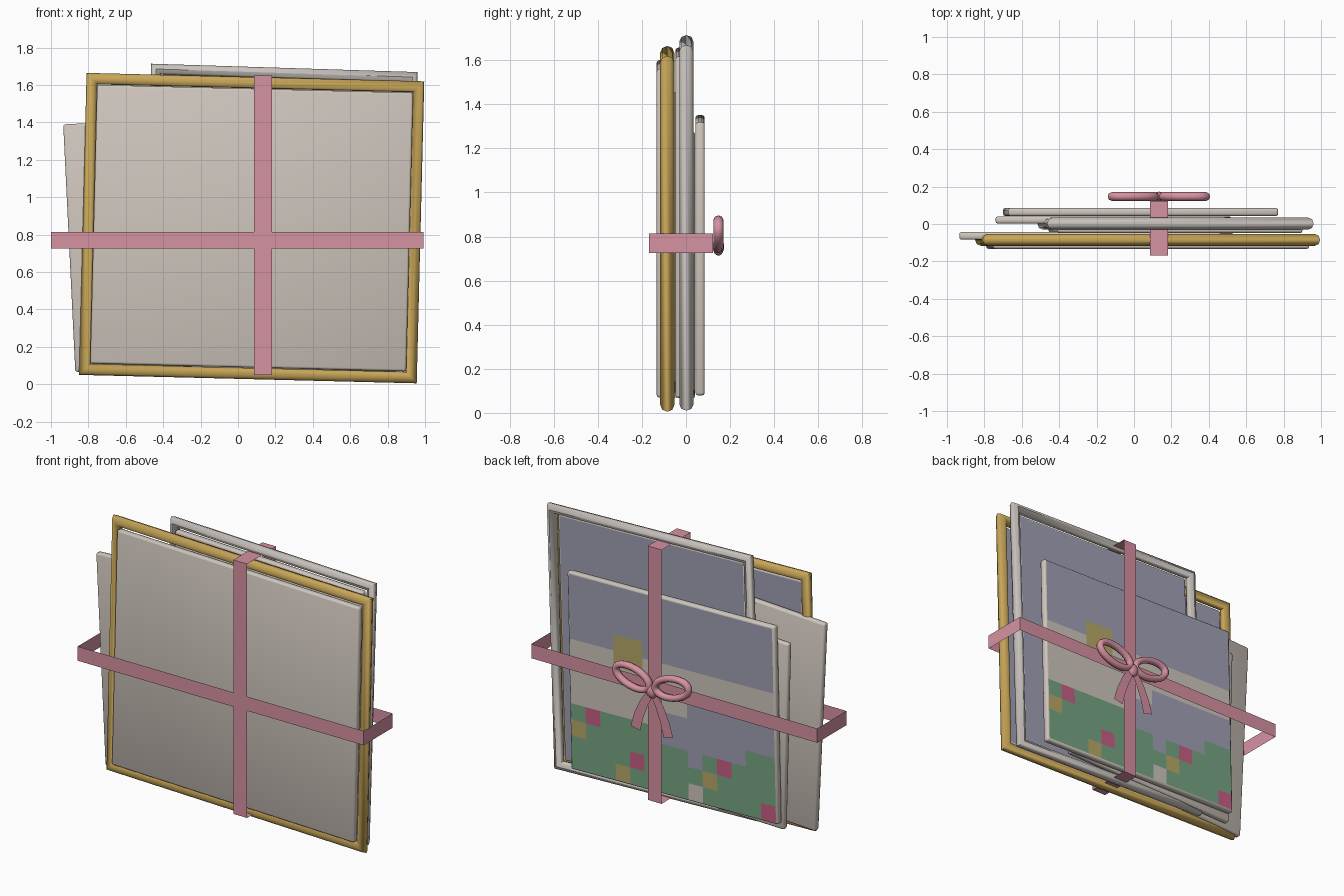
import bpy, bmesh, math
from mathutils import Matrix, Vector

if "Cube" in bpy.data.objects:
    bpy.data.objects.remove(bpy.data.objects["Cube"])


def material(name, r, g, b):
    def lin(c):
        c /= 255
        return c / 12.92 if c <= 0.04045 else ((c + 0.055) / 1.055) ** 2.4
    m = bpy.data.materials.new(name)
    m.diffuse_color = (lin(r), lin(g), lin(b), 1)
    m.use_nodes = True
    m.node_tree.nodes["Principled BSDF"].inputs["Base Color"].default_value = m.diffuse_color
    return m


CANVAS = material("canvas_grey", 207, 198, 189)
GOLD = material("gold", 200, 166, 88)
SILVER = material("pale_silver", 200, 194, 188)
PINK = material("ribbon_pink", 214, 146, 162)
SKY = material("sky_lilac", 161, 161, 181)
GREEN = material("meadow_green", 119, 165, 133)
YELLOW = material("straw_yellow", 184, 169, 104)
ROSE = material("flower_rose", 200, 96, 134)


def finish(bm, name, mats, smooth=None, normals=True):
    if normals:
        bmesh.ops.recalc_face_normals(bm, faces=bm.faces)
    me = bpy.data.meshes.new(name)
    bm.to_mesh(me)
    bm.free()
    for m in mats:
        me.materials.append(m)
    ob = bpy.data.objects.new(name, me)
    bpy.context.collection.objects.link(ob)
    if smooth:
        bpy.ops.object.select_all(action='DESELECT')
        ob.select_set(True)
        bpy.context.view_layer.objects.active = ob
        bpy.ops.object.shade_smooth_by_angle(angle=math.radians(smooth))
    return ob


def place(ob, x, y, z, tilt):
    # tilt is clockwise degrees as seen from the front
    ob.location = (x, y, z)
    ob.rotation_euler = (0, math.radians(tilt), 0)


def canvas(name, x, z, w, h, y0, y1, tilt):
    bm = bmesh.new()
    bmesh.ops.create_cube(bm, size=1, matrix=Matrix.Diagonal((w, y1 - y0, h, 1)))
    bmesh.ops.bevel(bm, geom=bm.edges[:], offset=0.012, segments=2, profile=0.5, affect='EDGES')
    place(finish(bm, name, [CANVAS], 60), x, (y0 + y1) / 2, z, tilt)


def painting(name, x, z, w, h, y, tilt, cols=1, rows=1, rule=lambda c, r: 0):
    # grid of painted cells facing +y; column 0 is at +x, row 0 on top
    bm = bmesh.new()
    v = [[bm.verts.new((w / 2 - w * c / cols, 0, h / 2 - h * r / rows))
          for c in range(cols + 1)] for r in range(rows + 1)]
    for r in range(rows):
        for c in range(cols):
            f = bm.faces.new((v[r][c], v[r + 1][c], v[r + 1][c + 1], v[r][c + 1]))
            f.material_index = rule(c, r)
    place(finish(bm, name, [SKY, GREEN, YELLOW, ROSE, CANVAS], normals=False), x, y, z, tilt)


def frame(name, mat, x, y, z, w, h, size, tilt):
    # rounded moulding swept round a mitred rectangle
    bm = bmesh.new()
    k = size / 2
    prof = [(k * math.cos(i * math.pi / 4), 0.032 * math.sin(i * math.pi / 4)) for i in range(8)]
    rings = [[bm.verts.new((sx * (w / 2 - k + o), d, sz * (h / 2 - k + o))) for o, d in prof]
             for sx, sz in ((1, 1), (1, -1), (-1, -1), (-1, 1))]
    for i in range(4):
        a, b = rings[i], rings[(i + 1) % 4]
        for j in range(8):
            n = (j + 1) % 8
            bm.faces.new((a[j], a[n], b[n], b[j]))
    place(finish(bm, name, [mat], 50), x, y, z, tilt)


def meadow(c, r):
    # picture: sky, yellow house, grey hills, pond, meadow with flowers
    dots = {(1, 8): 3, (0, 9): 2, (4, 10): 3, (3, 11): 2, (9, 10): 2,
            (10, 9): 3, (8, 11): 4, (13, 11): 3, (8, 9): 0}
    if (c, r) in dots:
        return dots[c, r]
    if c in (3, 4) and r in (3, 4):
        return 2
    if r < 4:
        return 0
    if r >= (8 if c < 6 or c > 11 else 9):
        return 1
    return 4 if r < (8 if c < 6 else 7 if c < 8 else 6) else 0


# gold framed picture
canvas("gold_picture_canvas", 0.073, 0.835, 1.69, 1.49, -0.133, -0.092, 1.43)
painting("gold_picture_paint", 0.073, 0.835, 1.66, 1.46, -0.089, 1.43)
frame("gold_frame", GOLD, 0.073, -0.085, 0.835, 1.806, 1.615, 0.06, 1.43)

# loose canvas sticking out at the left
canvas("left_canvas", -0.203, 0.762, 1.40, 1.325, -0.084, -0.043, -2.8)

# silver framed picture
canvas("silver_picture_canvas", 0.222, 0.862, 1.31, 1.55, -0.048, -0.007, 1.8)
painting("silver_picture_paint", 0.222, 0.862, 1.28, 1.52, -0.004, 1.8)
frame("silver_frame", SILVER, 0.222, 0.002, 0.862, 1.426, 1.66, 0.055, 1.8)

# small loose canvas and the meadow painting on top of the stack
canvas("small_canvas", -0.11, 0.67, 1.23, 1.18, 0.002, 0.041, -1.5)
canvas("meadow_canvas", 0.035, 0.715, 1.445, 1.24, 0.043, 0.085, 1.3)
painting("meadow_paint", 0.035, 0.715, 1.42, 1.215, 0.088, 1.3, 14, 12, meadow)


def ribbon(name, pts, across):
    # flat strip along pts, widened by the vector across
    bm = bmesh.new()
    a = Vector(across)
    rows = [(bm.verts.new(Vector(p) - a), bm.verts.new(Vector(p) + a)) for p in pts]
    for p, q in zip(rows, rows[1:] + rows[:1]):
        bm.faces.new((p[0], p[1], q[1], q[0]))
    finish(bm, name, [PINK])


# ribbons tied around the stack
YF, YB, BX = -0.168, 0.122, 0.133
ribbon("upright_ribbon", [(BX, YF, 0.05), (BX, YF, 1.65), (BX, YB, 1.65), (BX, YB, 0.05)], (0.048, 0, 0))
ribbon("level_ribbon", [(-1, YF, 0.77), (0.993, YF, 0.77), (0.993, YB, 0.77), (-1, YB, 0.77)], (0, 0, 0.045))

# bow loops and tails, mirrored about the knot
for s, side in ((1, "right"), (-1, "left")):
    bm = bmesh.new()
    rot = Matrix.Rotation(-s * math.radians(14), 3, 'Y')
    N, M = 24, 8
    rings = []
    for i in range(N):
        t = 2 * math.pi * i / N
        mid = Vector((0.12 * math.cos(t), 0, 0.06 * math.sin(t)))
        out = Vector((0.06 * math.cos(t), 0, 0.12 * math.sin(t))).normalized()
        ring = []
        for j in range(M):
            u = 2 * math.pi * j / M
            p = mid + out * (0.021 * math.cos(u)) + Vector((0, 0.023 * math.sin(u), 0))
            ring.append(bm.verts.new(rot @ p + Vector((BX + s * 0.137, 0.147, 0.81))))
        rings.append(ring)
    for i in range(N):
        a, b = rings[i], rings[(i + 1) % N]
        for j in range(M):
            n = (j + 1) % M
            bm.faces.new((a[j], a[n], b[n], b[j]))
    finish(bm, "bow_loop_" + side, [PINK], 60)

    bm = bmesh.new()
    rows = []
    for dx, z, w in ((0.005, 0.755, 0.02), (0.055, 0.67, 0.028), (0.092, 0.58, 0.031), (0.115, 0.495, 0.033)):
        rows.append([bm.verts.new((BX + s * dx + k * w, 0.15, z + k * s * 0.008)) for k in (-1, 1)])
    for p, q in zip(rows, rows[1:]):
        bm.faces.new((p[0], q[0], q[1], p[1]))
    finish(bm, "bow_tail_" + side, [PINK])

# knot
bm = bmesh.new()
bmesh.ops.create_uvsphere(bm, u_segments=12, v_segments=8, radius=1,
                          matrix=Matrix.Translation((BX, 0.147, 0.755)) @ Matrix.Diagonal((0.038, 0.026, 0.042, 1)))
finish(bm, "bow_knot", [PINK], 60)
